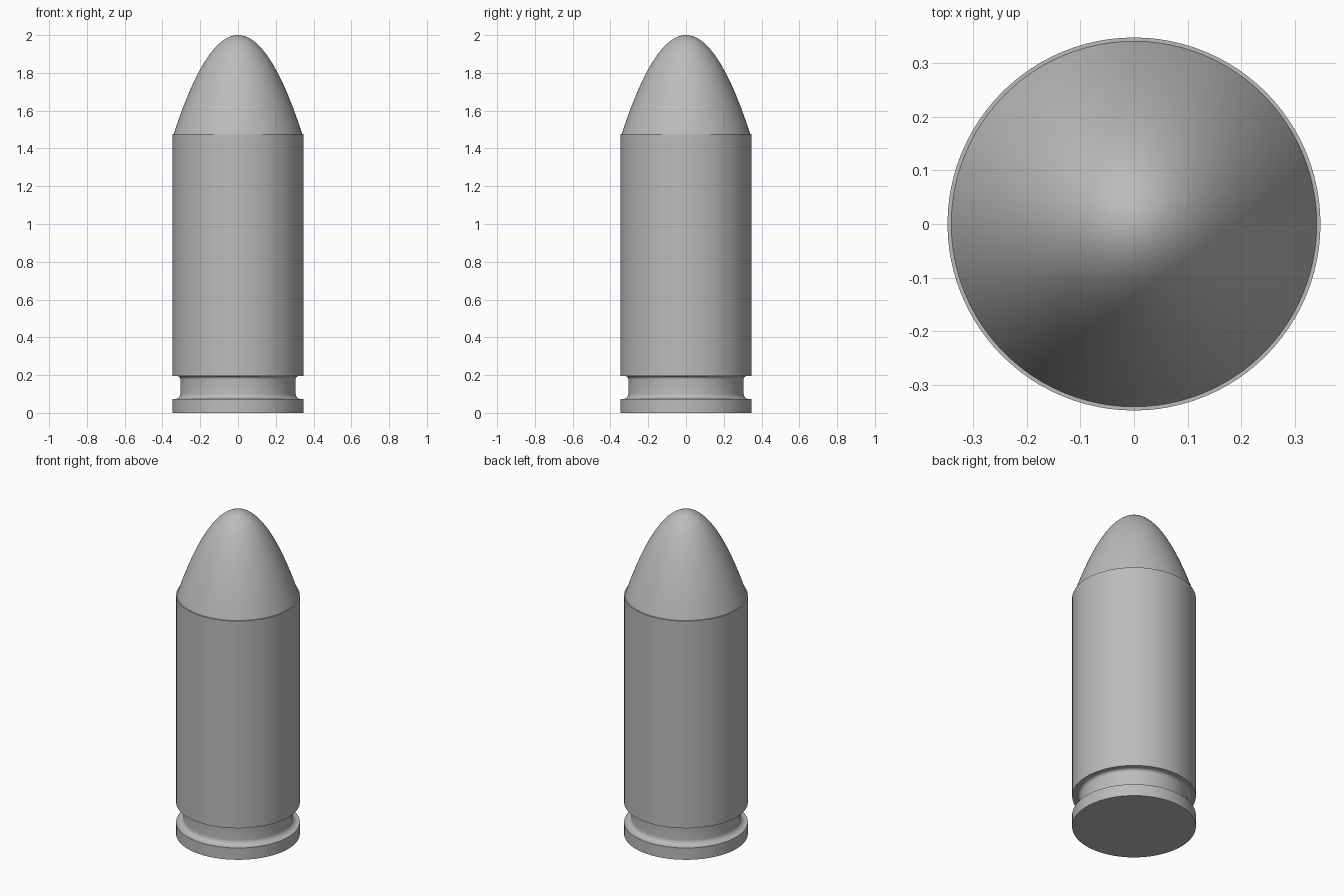
import bpy
import bmesh
from math import sin, cos, pi, radians, sqrt

cube = bpy.data.objects.get("Cube")
if cube:
    bpy.data.objects.remove(cube)

SEGMENTS = 96
RADIUS, GROOVE_R, NOSE_R = 0.347, 0.305, 0.34
RIM_Z, BODY_Z, MOUTH_Z, TIP_Z = 0.073, 0.195, 1.477, 2.0

grey = bpy.data.materials.new("plain grey")
grey.use_nodes = True
grey.diffuse_color = (0.5, 0.5, 0.5, 1)
grey.node_tree.nodes["Principled BSDF"].inputs["Base Color"].default_value = (0.5, 0.5, 0.5, 1)


def lathe(name, profile):
    """Spin (radius, z) points round the z axis."""
    bm = bmesh.new()
    verts = [bm.verts.new((r, 0, z)) for r, z in profile]
    edges = [bm.edges.new(pair) for pair in zip(verts, verts[1:])]
    bmesh.ops.spin(bm, geom=verts + edges, cent=(0, 0, 0), axis=(0, 0, 1),
                   angle=2 * pi, steps=SEGMENTS)
    bmesh.ops.remove_doubles(bm, verts=bm.verts, dist=1e-5)
    bmesh.ops.recalc_face_normals(bm, faces=bm.faces)
    mesh = bpy.data.meshes.new(name)
    bm.to_mesh(mesh)
    bm.free()
    mesh.materials.append(grey)
    obj = bpy.data.objects.new(name, mesh)
    bpy.context.collection.objects.link(obj)
    bpy.ops.object.select_all(action="DESELECT")
    obj.select_set(True)
    bpy.context.view_layer.objects.active = obj
    bpy.ops.object.shade_smooth_by_angle(angle=radians(30))


def fillet(z, size, start, end, steps=8):
    """Concave arc between the groove floor and a groove wall."""
    angles = [radians(start + (end - start) * i / steps) for i in range(steps + 1)]
    return [(GROOVE_R + size + size * cos(a), z + size * sin(a)) for a in angles]


# Case: base disc, rim, filleted groove, straight wall and mouth lip
case = [(0, 0), (RADIUS, 0), (RADIUS, RIM_Z)]
case += fillet(RIM_Z + 0.03, 0.03, 270, 180)
case += fillet(BODY_Z - 0.018, 0.018, 180, 90)
case += [(RADIUS, BODY_Z), (RADIUS, MOUTH_Z), (NOSE_R, MOUTH_Z)]
lathe("case", case)

# Nose: parabolic dome, with rings closer together towards the tip
RINGS = 32
nose = [(NOSE_R * (1 - i / RINGS),
         TIP_Z - (TIP_Z - MOUTH_Z) * (1 - i / RINGS) ** 2) for i in range(RINGS + 1)]
lathe("nose", nose)
